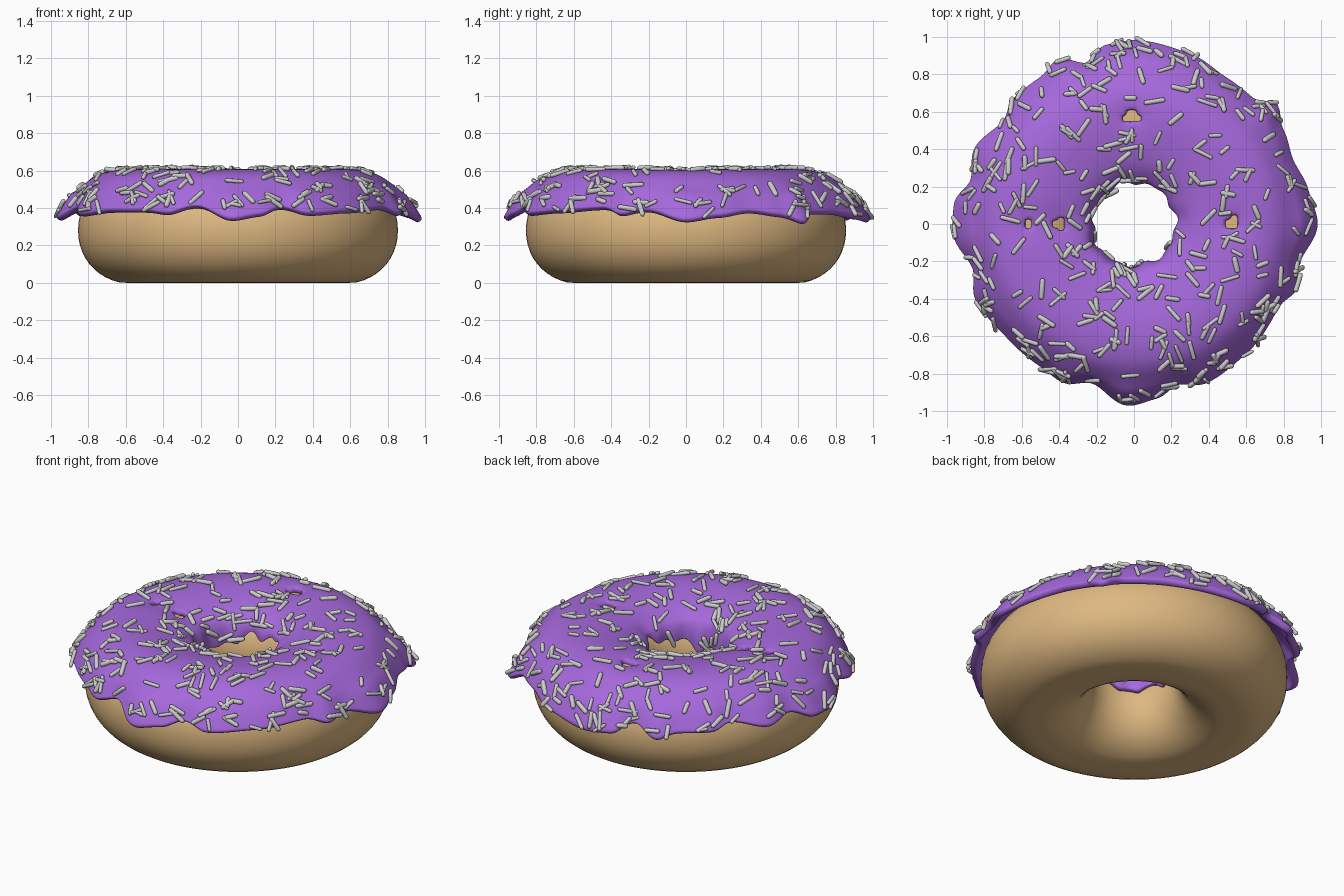
import bpy, bmesh, math, random
from mathutils import Vector

if "Cube" in bpy.data.objects:
    bpy.data.objects.remove(bpy.data.objects["Cube"])

random.seed(7)
TAU = math.tau


def material(name, rgb):
    m = bpy.data.materials.new(name)
    m.diffuse_color = (*rgb, 1)
    m.use_nodes = True
    m.node_tree.nodes["Principled BSDF"].inputs["Base Color"].default_value = m.diffuse_color
    return m


def make_object(name, bm, mat=None):
    for f in bm.faces:
        f.smooth = True
    mesh = bpy.data.meshes.new(name)
    bm.to_mesh(mesh)
    bm.free()
    ob = bpy.data.objects.new(name, mesh)
    bpy.context.collection.objects.link(ob)
    if mat:
        mesh.materials.append(mat)
    return ob


def spow(v, p):
    return math.copysign(abs(v) ** p, v)


# Dough: slightly squared ring with a flattened base
bm = bmesh.new()
NU, NV = 128, 48
rings = []
for i in range(NU):
    a = TAU * i / NU
    ring = []
    for j in range(NV):
        b = TAU * j / NV
        r = 0.55 + 0.305 * spow(math.cos(b), 0.95)
        z = max(0, 0.28 + 0.287 * spow(math.sin(b), 0.95))
        ring.append(bm.verts.new((r * math.cos(a), r * math.sin(a), z)))
    rings.append(ring)
for i in range(NU):
    p, q = rings[i], rings[(i + 1) % NU]
    for j in range(NV):
        k = (j + 1) % NV
        bm.faces.new((p[j], q[j], q[k], p[k]))
make_object("dough", bm, material("dough", (0.73, 0.48, 0.22)))

# Icing outline: (angle in degrees, radius) of the drips round the outer edge
DRIPS = [(0, .98), (11, .945), (22, .91), (33, .94), (40, 1.0), (46, .92), (58, .92),
         (72, .955), (90, .98), (100, .965), (106, .885), (115, .97), (122, .925),
         (135, .925), (141, .88), (155, .94), (165, .895), (173, .965), (183, .965),
         (196, .885), (205, .935), (222, .905), (237, .905), (246, .925), (255, .87),
         (268, .97), (278, .935), (285, .88), (294, .93), (311, .91), (331, .885),
         (338, .935), (346, .90), (360, .98)]
# Gaps in the icing: centre x, y and half sizes
GAPS = [(.53, .005, .03, .033), (-.395, 0, .025, .033), (-.02, .565, .05, .03), (-.57, .0, .016, .025)]


def outer_radius(a):
    d = math.degrees(a) % 360
    for (a0, r0), (a1, r1) in zip(DRIPS, DRIPS[1:]):
        if a0 <= d <= a1:
            t = (d - a0) / (a1 - a0)
            return r0 + (r1 - r0) * t * t * (3 - 2 * t) + 0.012


def icing_point(a, t):
    """Point on the icing; t runs from 0 (inner edge) to 1 (outer edge)."""
    R = outer_radius(a)
    wob = 0.008 * math.sin(7 * a + 1) + 0.007 * math.sin(11 * a)
    low = 0.395 + 2 * wob - 0.065 * math.cos(a - math.radians(225))
    prof = [(.222 + wob, low), (.225 + wob, (low + .515) / 2), (.25 + wob / 2, .515), (.32, .56),
            (.43, .59), (.55, .607), (.66, .603), (.76, .572), (.83 + .2 * (R - .87), .505),
            (.855 + .5 * (R - .87), .455), (R, .417 - .72 * (R - .88))]
    n = len(prof) - 1
    s = min(t * n, n - 1e-6)
    i = int(s)
    f = s - i
    p = [Vector(prof[min(max(k, 0), n)]) for k in range(i - 1, i + 3)]
    v = 0.5 * (2 * p[1] + (p[2] - p[0]) * f + (2 * p[0] - 5 * p[1] + 4 * p[2] - p[3]) * f * f
               + (3 * p[1] - p[0] - 3 * p[2] + p[3]) * f ** 3)
    x, y, z = v[0] * math.cos(a), v[0] * math.sin(a), v[1]
    for gx, gy, _, _ in GAPS:
        z -= 0.018 * math.exp(-((x - gx) ** 2 + (y - gy) ** 2) / 0.008)
    return Vector((x, y, z))


def in_gap(p, grow=0.0):
    return any(((p.x - gx) / (w + grow)) ** 2 + ((p.y - gy) / (h + grow)) ** 2 < 1
               for gx, gy, w, h in GAPS)


# Icing: shell with drips, gaps and a rounded rim
bm = bmesh.new()
NA, NT = 150, 40
grid = [[bm.verts.new(icing_point(TAU * i / NA, j / NT)) for j in range(NT + 1)] for i in range(NA)]
for i in range(NA):
    p, q = grid[i], grid[(i + 1) % NA]
    for j in range(NT):
        c = (p[j].co + q[j + 1].co) / 2
        if not in_gap(c):
            bm.faces.new((p[j], p[j + 1], q[j + 1], q[j]))
bmesh.ops.delete(bm, geom=[v for v in bm.verts if not v.link_faces], context='VERTS')
icing = make_object("icing", bm, material("icing", (0.38, 0.14, 0.72)))
sol = icing.modifiers.new("thickness", 'SOLIDIFY')
sol.thickness = 0.042
sol.offset = -1
sub = icing.modifiers.new("smooth", 'SUBSURF')
sub.levels = sub.render_levels = 1

# Sprinkles: little rounded rods lying on the icing
bm = bmesh.new()


def add_sprinkle(centre, axis, up, length, rad):
    side = axis.cross(up).normalized()
    up = side.cross(axis)
    h, n = length / 2, 8
    loops = []
    for x, k in ((-h + .1 * rad, .5), (-h + .6 * rad, .9), (-h + rad, 1),
                 (h - rad, 1), (h - .6 * rad, .9), (h - .1 * rad, .5)):
        loops.append([bm.verts.new(centre + axis * x + rad * k * (side * math.cos(TAU * m / n)
                                   + up * math.sin(TAU * m / n))) for m in range(n)])
    for p, q in zip(loops, loops[1:]):
        for m in range(n):
            bm.faces.new((p[m], p[(m + 1) % n], q[(m + 1) % n], q[m]))
    bm.faces.new(loops[0][::-1])
    bm.faces.new(loops[-1])


count = 0
while count < 350:
    a, t = random.uniform(0, TAU), random.uniform(0.03, 0.985)
    c = icing_point(a, t)
    du = icing_point(a, min(t + .01, 1)) - icing_point(a, t - .01)
    dv = icing_point(a + .01, t) - icing_point(a - .01, t)
    area = du.cross(dv)
    # accept in proportion to surface area so the spread is even
    if random.random() * 6e-4 > area.length or in_gap(c, 0.03):
        continue
    normal = area.normalized()
    du.normalize()
    dv = normal.cross(du)
    w = random.uniform(0, TAU)
    axis = (du * math.cos(w) + dv * math.sin(w) + normal * random.uniform(-.15, .15)).normalized()
    add_sprinkle(c + normal * 0.006, axis, normal, random.uniform(.065, .12), random.uniform(.010, .0145))
    count += 1
bmesh.ops.recalc_face_normals(bm, faces=bm.faces)
make_object("sprinkles", bm)
